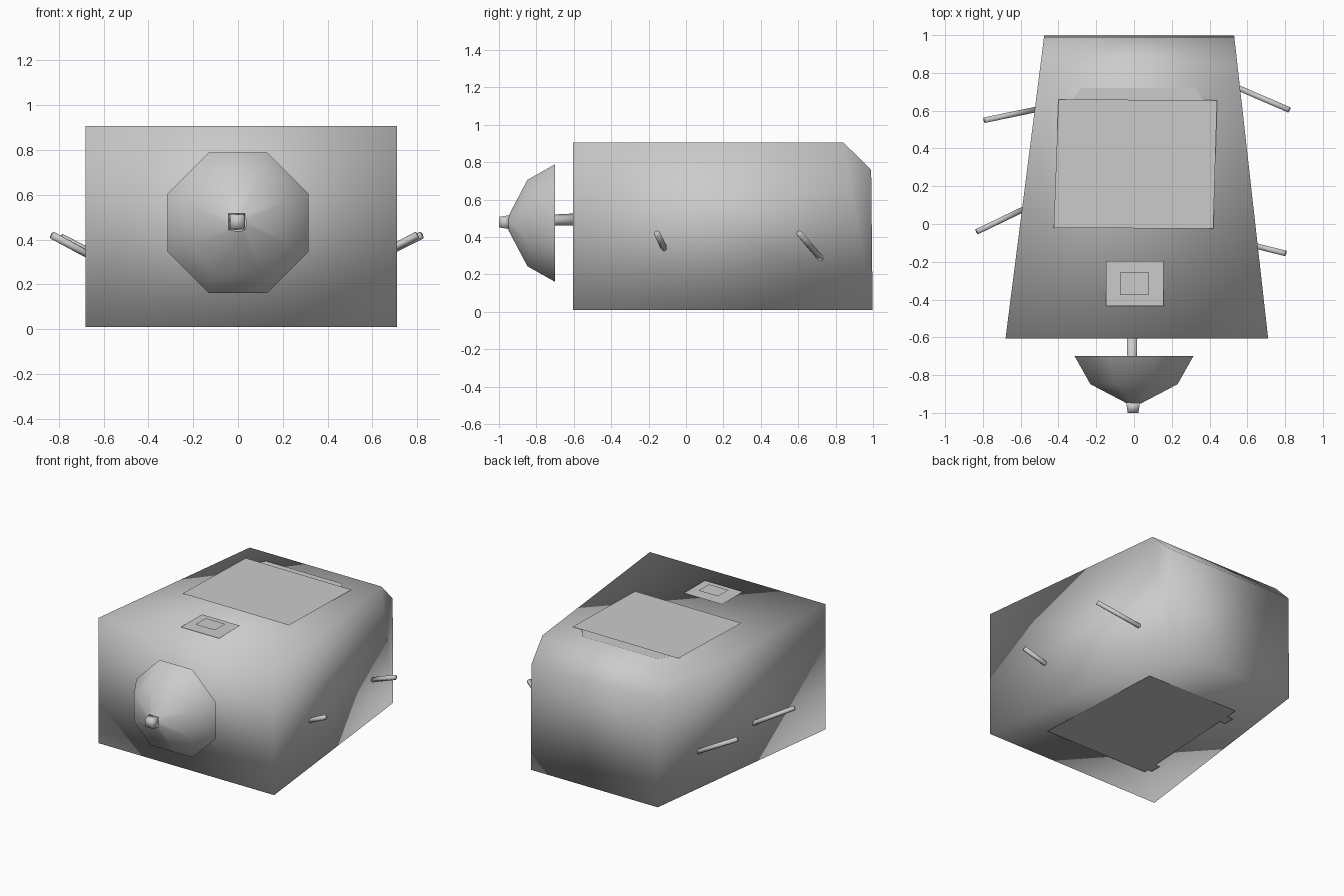
import bpy, bmesh, math
from mathutils import Vector

if "Cube" in bpy.data.objects:
    bpy.data.objects.remove(bpy.data.objects["Cube"])


def make(name, verts, faces, smooth=False):
    me = bpy.data.meshes.new(name)
    me.from_pydata(verts, [], faces)
    bm = bmesh.new()
    bm.from_mesh(me)
    bmesh.ops.recalc_face_normals(bm, faces=bm.faces)
    # single flat plates face away from the body
    if len(bm.faces) == 1:
        f = next(iter(bm.faces))
        f.normal_update()
        if f.normal.z * (f.calc_center_median().z - 0.4) < 0:
            bmesh.ops.reverse_faces(bm, faces=[f])
    bm.to_mesh(me)
    bm.free()
    for p in me.polygons:
        p.use_smooth = smooth
    ob = bpy.data.objects.new(name, me)
    bpy.context.collection.objects.link(ob)
    return ob


def plate(name, outline, z):
    return make(name, [(x, y, z) for x, y in outline], [range(len(outline))])


def rect(x0, x1, y0, y1):
    return [(x0, y0), (x1, y0), (x1, y1), (x0, y1)]


def loft(name, rings, caps=True, smooth=True):
    n = len(rings[0])
    verts = [v for r in rings for v in r]
    faces = [(i * n + j, i * n + (j + 1) % n, (i + 1) * n + (j + 1) % n, (i + 1) * n + j)
             for i in range(len(rings) - 1) for j in range(n)]
    if caps:
        faces += [range(n), range(n * (len(rings) - 1), n * len(rings))]
    return make(name, verts, faces, smooth)


def ring(c, axis, r, n, turn=0.0):
    q = Vector(axis).to_track_quat('Z', 'Y')
    return [Vector(c) + q @ Vector((r * math.cos(a), r * math.sin(a), 0))
            for a in (turn + 2 * math.pi * k / n for k in range(n))]


def rod(name, a, b, r0, r1, n=6):
    d = Vector(b) - Vector(a)
    loft(name, [ring(a, d, r0, n, math.pi / n), ring(b, d, r1, n, math.pi / n)])


# Tapered body with a sloped upper rear edge
def side(y, left):
    t = (y + 0.605) / 1.605
    return -0.68 + 0.205 * t if left else 0.71 - 0.18 * t


profile = [(-0.605, 0.01), (-0.605, 0.907), (0.84, 0.907), (0.99, 0.76), (0.998, 0.01)]
loft("body", [[(side(y, s), y, z) for y, z in profile] for s in (True, False)])

# Octagonal dish, bulging forward and open at the rear
CZ = 0.475
dish = [(-0.70, 0.34), (-0.848, 0.25), (-0.95, 0.04)]
loft("dish", [ring((0, y, CZ), (0, -1, 0), r, 8, math.pi / 8) for y, r in dish], caps=False)
rod("dish_post", (-0.01, -0.58, 0.495), (-0.01, -0.93, 0.485), 0.032, 0.025, 6)
rod("dish_tip", (-0.005, -0.945, 0.48), (-0.005, -1.0, 0.48), 0.052, 0.04, 4)

# Side rods
rods = [((0.53, 0.73, 0.275), (0.82, 0.605, 0.42)),
        ((0.62, -0.11, 0.325), (0.80, -0.155, 0.42)),
        ((-0.50, 0.61, 0.26), (-0.79, 0.55, 0.41)),
        ((-0.56, 0.09, 0.275), (-0.83, -0.04, 0.42))]
for i, (a, b) in enumerate(rods):
    rod(f"side_rod_{i + 1}", a, b, 0.017, 0.017)

# Roof plates
plate("roof_plate_lower", [(-0.36, 0.05), (0.40, 0.05), (0.37, 0.65), (0.32, 0.72),
                           (-0.28, 0.72), (-0.33, 0.65)], 0.914)
plate("roof_plate", [(-0.425, -0.02), (0.42, -0.025), (0.44, 0.655), (-0.40, 0.66)], 0.926)
plate("small_plate", rect(-0.148, 0.155, -0.435, -0.197), 0.918)
plate("small_plate_inset", rect(-0.075, 0.08, -0.375, -0.257), 0.933)

# Underside plate with two tabs
plate("floor_plate", [(-0.37, -0.33), (0.455, -0.33), (0.41, 0.645), (-0.31, 0.655)], 0.004)
for i, (x, y) in enumerate([(-0.31, 0.53), (-0.345, -0.25)]):
    plate(f"floor_tab_{i + 1}", rect(x - 0.05, x + 0.05, y - 0.04, y + 0.04), 0.0)
